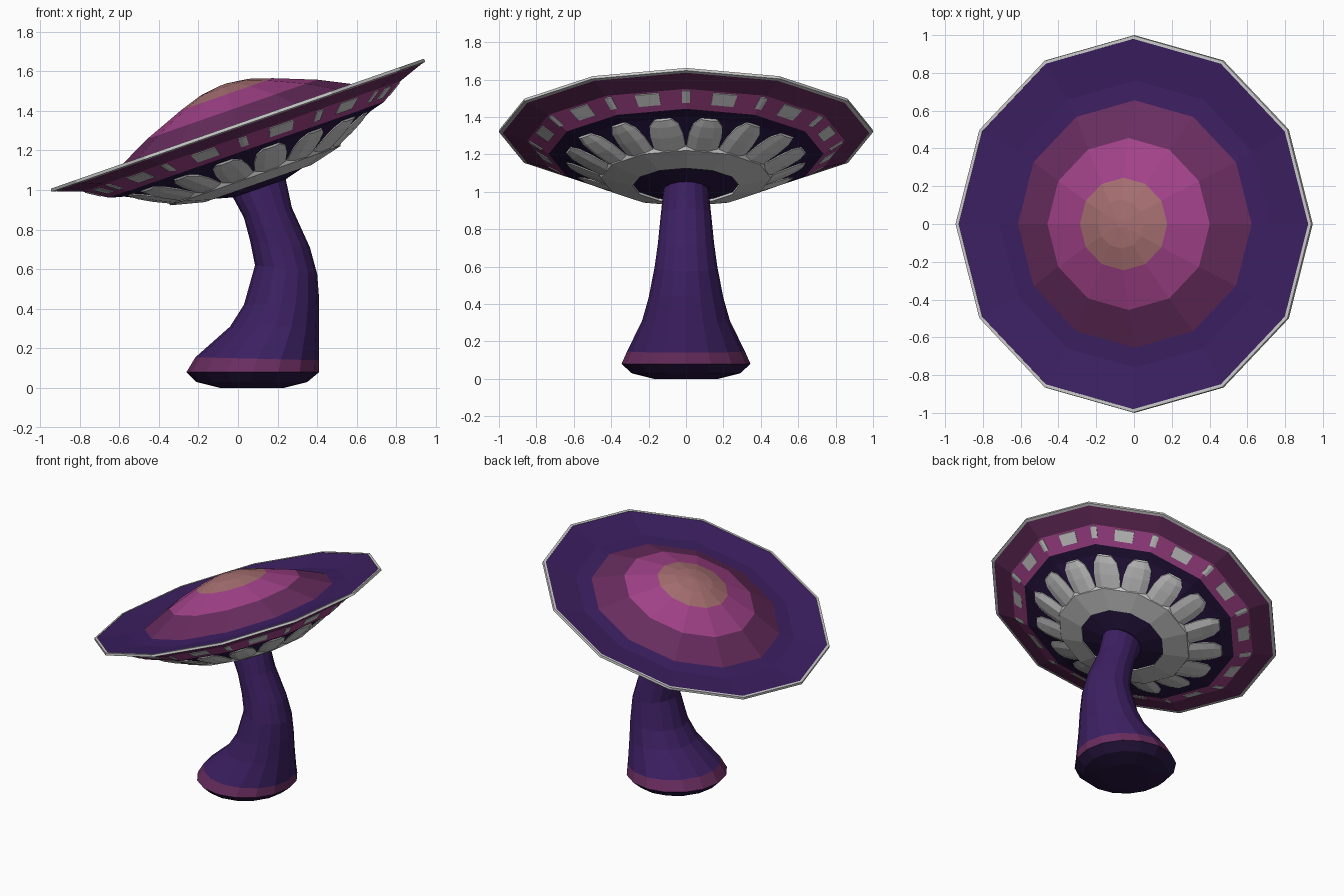
import bpy, bmesh, math
from math import sin, cos, radians

if "Cube" in bpy.data.objects:
    bpy.data.objects.remove(bpy.data.objects["Cube"])

SIDES = 12
TILT = radians(19.2)
CAP_Z = 1.325


def material(name, rgb):
    m = bpy.data.materials.new(name)
    m.diffuse_color = (*rgb, 1)
    m.use_nodes = True
    m.node_tree.nodes["Principled BSDF"].inputs["Base Color"].default_value = m.diffuse_color
    return m


PURPLE = material("purple", (0.045, 0.014, 0.12))
DARK = material("dark_purple", (0.022, 0.008, 0.055))
MAUVE = material("mauve", (0.14, 0.026, 0.114))
MAGENTA = material("magenta", (0.36, 0.054, 0.25))
PEACH = material("peach", (0.376, 0.156, 0.162))


def finish(name, bm, mats=(), cap=False):
    mesh = bpy.data.meshes.new(name)
    bm.to_mesh(mesh)
    bm.free()
    for m in mats:
        mesh.materials.append(m)
    ob = bpy.data.objects.new(name, mesh)
    bpy.context.collection.objects.link(ob)
    if cap:  # parts of the cap share its lean
        ob.location.z = CAP_Z
        ob.rotation_euler.y = -TILT
    return ob


def bridge(bm, rings, slots):
    for a, b, slot in zip(rings, rings[1:], slots):
        n = len(a)
        for i in range(n):
            f = bm.faces.new((a[i], a[(i + 1) % n], b[(i + 1) % n], b[i]))
            f.material_index = slot


def cap_shell(name, profile, slots, mats, close=True):
    bm = bmesh.new()
    rings = [[bm.verts.new((r * cos(i * math.tau / SIDES), r * sin(i * math.tau / SIDES), w))
              for i in range(SIDES)] for r, w in profile]
    bridge(bm, rings, slots)
    if close:
        f = bm.faces.new(rings[-1])
        f.material_index = slots[-1]
        f = bm.faces.new(rings[0])
        f.material_index = slots[0]
    bmesh.ops.recalc_face_normals(bm, faces=bm.faces)
    return finish(name, bm, mats, True)


# Cap body: crown, brim, underside
cap_shell("cap",
          [(0.02, 0.22), (0.13, 0.205), (0.245, 0.168), (0.455, 0.087), (0.655, -0.012), (0.76, -0.02),
           (0.985, 0.008), (0.985, -0.008), (0.85, -0.057), (0.735, -0.13), (0.66, -0.15),
           (0.45, -0.25), (0.29, -0.295), (0.14, -0.335)],
          [0, 0, 1, 2, 3, 3, 3, 2, 1, 4, 4, 4, 4],
          [PEACH, MAGENTA, MAUVE, PURPLE, DARK])

# Grey edging around the brim
cap_shell("brim_edge",
          [(0.98, 0.01), (0.997, 0.01), (1.0, -0.006), (0.98, -0.011), (0.98, 0.01)],
          [0, 0, 0, 0], [], close=False)

UNDER = [(0.29, -0.295), (0.45, -0.25), (0.66, -0.15), (0.735, -0.13), (0.85, -0.057), (1.0, -0.01)]


def under_point(deg, r, lift):
    # point on the faceted underside, lowered by lift
    w = UNDER[-1][1]
    for (r0, w0), (r1, w1) in zip(UNDER, UNDER[1:]):
        if r0 <= r <= r1:
            w = w0 + (w1 - w0) * (r - r0) / (r1 - r0)
            break
    k = r * cos(radians(15)) / cos(radians(deg % 30 - 15))
    return (k * cos(radians(deg)), k * sin(radians(deg)), w - lift)


def grid(bm, rows):
    vs = [[bm.verts.new(p) for p in row] for row in rows]
    for a, b in zip(vs, vs[1:]):
        for i in range(len(a) - 1):
            bm.faces.new((a[i], b[i], b[i + 1], a[i + 1]))


# Grey spots on the magenta band: wide on each facet, narrow on each corner
bm = bmesh.new()
for k in range(SIDES):
    for mid, half in ((k * 30 + 15, 4.7), (k * 30, 1.5)):
        angles = (mid - half, mid - half, mid, mid + half, mid + half)
        grid(bm, [[under_point(a, r, -0.004 if r in (0.842, 0.772) or i in (0, 4) else 0.004)
                   for i, a in enumerate(angles)]
                  for r in (0.842, 0.841, 0.773, 0.772)])
finish("band_spots", bm, cap=True)

# Grey gill ring
cap_shell("gill_ring",
          [(0.29, -0.28), (0.285, -0.31), (0.455, -0.268), (0.47, -0.235)],
          [0, 0, 0], [], close=False)

# Grey petal-shaped gills
PETALS = 16
bm = bmesh.new()
for k in range(PETALS):
    mid = (k + 0.5) * 360 / PETALS
    rows = []
    for r, half, top in ((0.44, 11.2, 0.018), (0.55, 9.6, 0.02), (0.62, 7.6, 0.017),
                         (0.66, 4.2, 0.01), (0.665, 4.0, -0.006)):
        rows.append([under_point(mid + half * t, r, min(lift, top))
                     for t, lift in ((-1.02, -0.008), (-1, 0.006), (-0.45, top),
                                     (0.45, top), (1, 0.006), (1.02, -0.008))])
    grid(bm, rows)
finish("gill_petals", bm, cap=True)

# Stem: each ring is (left x, left z, right x, right z, half depth)
STEM = [(-0.09, 0, 0.23, 0, 0.17), (-0.21, 0.03, 0.35, 0.03, 0.29), (-0.26, 0.08, 0.41, 0.08, 0.345),
        (-0.215, 0.155, 0.41, 0.14, 0.315), (-0.04, 0.31, 0.41, 0.31, 0.235),
        (0.03, 0.42, 0.41, 0.445, 0.2), (0.086, 0.62, 0.40, 0.575, 0.168),
        (0.062, 0.74, 0.363, 0.71, 0.15), (0.03, 0.86, 0.272, 0.91, 0.134),
        (-0.035, 0.98, 0.24, 1.06, 0.12), (-0.05, 1.03, 0.225, 1.11, 0.12)]
N = 16
bm = bmesh.new()
rings = []
for lx, lz, rx, rz, d in STEM:
    ring = []
    for i in range(N):
        a = i * math.tau / N
        t = (1 + cos(a)) / 2
        ring.append(bm.verts.new((lx + (rx - lx) * t, d * sin(a), lz + (rz - lz) * t)))
    rings.append(ring)
bridge(bm, rings, [1, 1, 2] + [0] * (len(STEM) - 4))
bm.faces.new(rings[0]).material_index = 1
bm.faces.new(rings[-1])
bmesh.ops.recalc_face_normals(bm, faces=bm.faces)
finish("stem", bm, [PURPLE, DARK, MAUVE])
